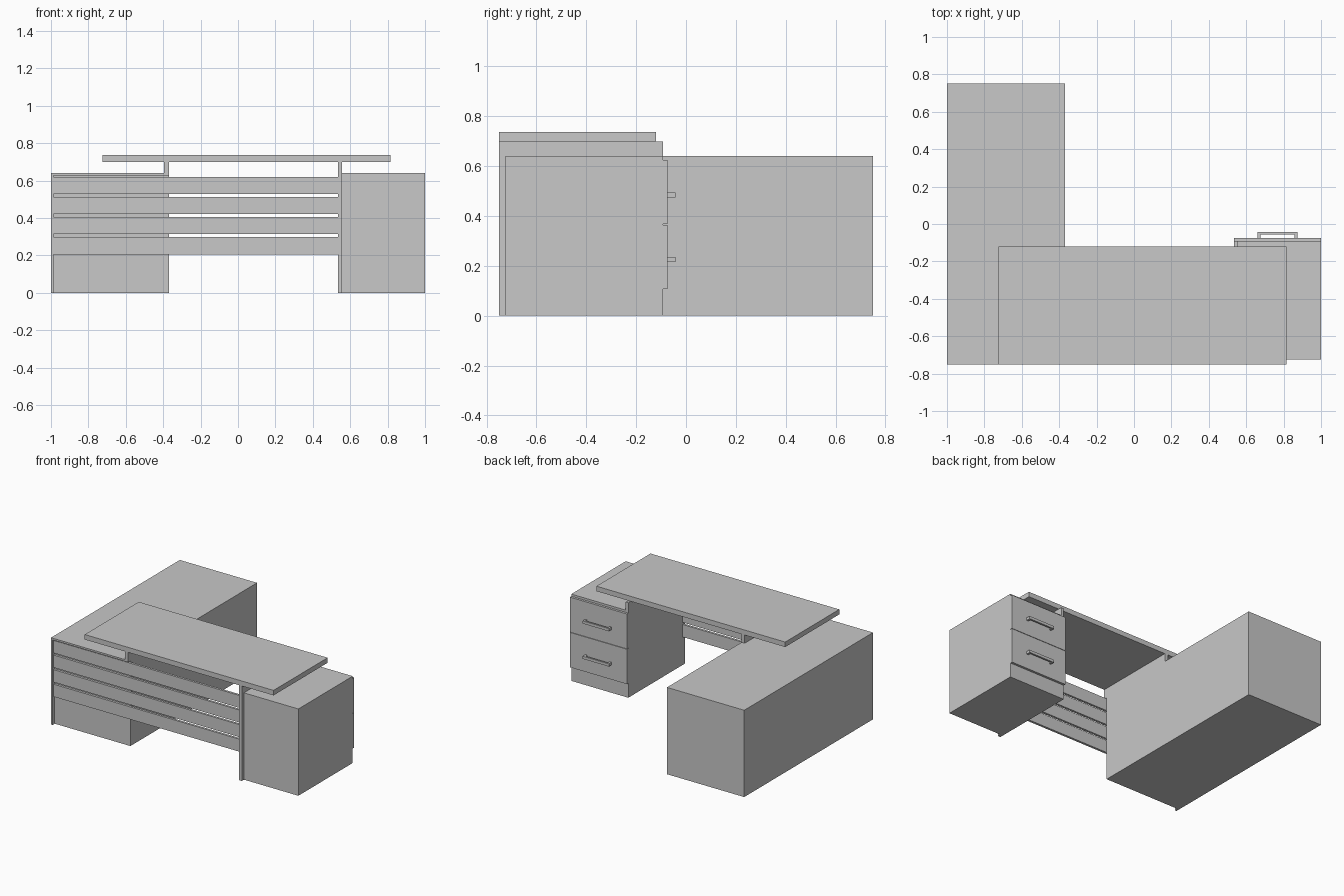
import bpy
import bmesh

cube = bpy.data.objects.get("Cube")
if cube:
    bpy.data.objects.remove(cube, do_unlink=True)

# One flat grey for the whole desk
grey = bpy.data.materials.new("light_grey")
grey.use_nodes = True
colour = (0.58, 0.58, 0.58, 1)
grey.diffuse_color = colour
grey.node_tree.nodes["Principled BSDF"].inputs["Base Color"].default_value = colour


def box(name, x, y, z):
    """Add a box spanning the given (low, high) range on each axis."""
    bm = bmesh.new()
    bmesh.ops.create_cube(bm, size=1)
    for v in bm.verts:
        v.co = [r[0] if c < 0 else r[1] for c, r in zip(v.co, (x, y, z))]
    mesh = bpy.data.meshes.new(name)
    bm.to_mesh(mesh)
    bm.free()
    mesh.materials.append(grey)
    obj = bpy.data.objects.new(name, mesh)
    bpy.context.collection.objects.link(obj)
    return obj


FRONT, BODY, BACK = -0.75, -0.725, -0.12
HEIGHT = 0.64

# Raised worktop and its short support on the long cabinet
box("worktop", (-0.725, 0.815), (FRONT, BACK), (0.7, 0.737))
box("worktop_support", (-0.395, -0.37), (FRONT, BACK), (HEIGHT, 0.7))

# Long side cabinet with overhanging top and outer panel
box("long_cabinet", (-0.99, -0.37), (BODY, 0.75), (0, 0.627))
box("long_cabinet_top", (-1, -0.37), (FRONT, 0.75), (0.627, HEIGHT))
box("long_cabinet_panel", (-1, -0.987), (FRONT, 0.75), (0, 0.627))

# Drawer cabinet and the tall panel that carries the worktop
DRAWER_BACK, DRAWER_FACE = -0.092, -0.075
box("drawer_cabinet", (0.556, 1), (BODY, DRAWER_BACK), (0, HEIGHT))
box("tall_panel", (0.535, 0.556), (FRONT, DRAWER_BACK), (0, 0.7))

# Drawer fronts with bracket handles
for name, low, high in (("lower", 0.107, 0.364), ("upper", 0.367, 0.624)):
    box(name + "_drawer", (0.535, 1), (DRAWER_BACK, DRAWER_FACE), (low, high))
    grip = (low + 0.108, low + 0.128)
    box(name + "_handle_bar", (0.66, 0.873), (-0.056, -0.043), grip)
    for side, x in (("right", 0.66), ("left", 0.858)):
        box(f"{name}_handle_{side}_leg", (x, x + 0.015), (DRAWER_FACE, -0.056), grip)

# Horizontal slats of the modesty screen
for i in range(4):
    z = 0.206 + 0.1075 * i
    box(f"front_slat_{i + 1}", (-0.987, 0.535), (-0.742, BODY), (z, z + 0.092))
